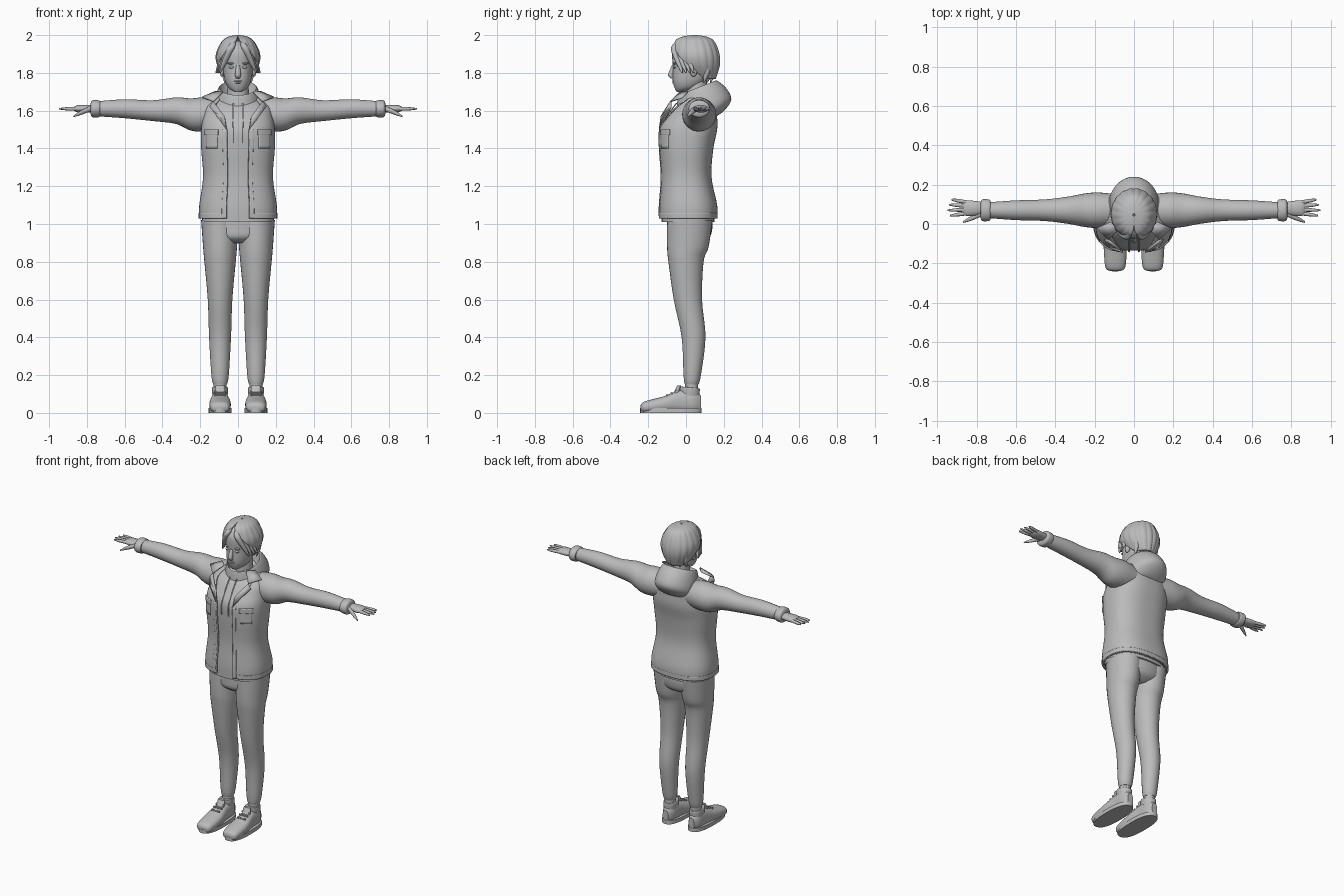
import bpy, bmesh, math
from mathutils import Vector

cube = bpy.data.objects.get("Cube")
if cube:
    bpy.data.objects.remove(cube, do_unlink=True)

shade = (.5, .5, .5, 1)
grey = bpy.data.materials.new("plain_grey")
grey.use_nodes = True
grey.diffuse_color = shade
grey.node_tree.nodes["Principled BSDF"].inputs["Base Color"].default_value = shade
parts = []


def finish(name, bm, mirror=False, thickness=0):
    """Turn a bmesh into a named part, optionally thickened and mirrored."""
    bmesh.ops.remove_doubles(bm, verts=bm.verts, dist=.0001)
    bmesh.ops.recalc_face_normals(bm, faces=bm.faces)
    mesh = bpy.data.meshes.new(name)
    bm.to_mesh(mesh)
    bm.free()
    mesh.materials.append(grey)
    part = bpy.data.objects.new(name, mesh)
    bpy.context.collection.objects.link(part)
    if thickness:
        solid = part.modifiers.new("thickness", "SOLIDIFY")
        solid.thickness = thickness
        solid.offset = 0
    if mirror:
        part.modifiers.new("mirror", "MIRROR")
    parts.append(part)


def smooth_rows(rows, steps=5):
    """Hermite interpolation through the section rows."""
    # A row with one radius is a round section
    rows = [Vector(row if len(row) == 4 else (*row, row[-1])) for row in rows]
    tangents = [(rows[min(i + 1, len(rows) - 1)] - rows[max(i - 1, 0)]) / 2
                for i in range(len(rows))]
    for i in range(len(rows) - 1):
        start, end = rows[i], rows[i + 1]
        for k in range(steps):
            t = k / steps
            blend = t * t * (3 - 2 * t)
            yield (start.lerp(end, blend) + tangents[i] * t * (1 - t) ** 2
                   - tangents[i + 1] * t * t * (1 - t))
    yield rows[-1]


def opening(gap):
    """Arc that leaves a gap on both sides of the front."""
    return gap, math.tau - gap


def loft(name, axis, rows, side=0, lean=0, tilt=0, power=2, sides=32,
         arc=None, mirror=False, thickness=0, ripple=0):
    """Skin sections; each row is position along axis, centre, side radius, depth radius."""
    bm = bmesh.new()
    rings = []
    for along, centre, wide, deep in smooth_rows(rows):
        first, last = arc(along) if arc else (0, math.tau)
        middle = side + lean * (along - rows[0][0])
        ring = []
        for i in range(sides + 1 if arc else sides):
            angle = first + (last - first) * i / sides
            s, c = math.sin(angle), math.cos(angle)
            wave = 1 + ripple * abs(math.sin(angle * 9))
            p = middle + wide * wave * math.copysign(abs(s) ** (2 / power), s)
            q = centre - deep * wave * math.copysign(abs(c) ** (2 / power), c)
            t = along + tilt * (q - centre)
            place = {"x": (t, p, q), "y": (p, t, q), "z": (p, q, t)}[axis]
            ring.append(bm.verts.new(place))
        rings.append(ring)
    for low, high in zip(rings, rings[1:]):
        for i in range(sides):
            j = (i + 1) % len(low)
            bm.faces.new((low[i], low[j], high[j], high[i]))
    if not arc:
        bm.faces.new(rings[0])
        bm.faces.new(rings[-1])
    finish(name, bm, mirror, thickness)


def blob(name, place, size, mirror=False):
    bm = bmesh.new()
    bmesh.ops.create_uvsphere(bm, u_segments=20, v_segments=12, radius=1)
    bmesh.ops.scale(bm, vec=size, verts=bm.verts)
    bmesh.ops.translate(bm, vec=place, verts=bm.verts)
    finish(name, bm, mirror)


def plate(name, corners):
    bm = bmesh.new()
    bm.faces.new([bm.verts.new(corner) for corner in corners])
    finish(name, bm, mirror=True, thickness=.009)


def scaled(rows, factor):
    return [(z, y, wide * factor, deep * factor) for z, y, wide, deep in rows]


# Jacket shell, open at the front, over a closed hooded top
jacket = [(1.03, .01, .2, .15), (1.1, .01, .2, .15), (1.25, 0, .18, .13), (1.4, 0, .19, .14),
          (1.5, .01, .19, .15), (1.57, .03, .18, .13), (1.62, .05, .17, .11),
          (1.66, .07, .12, .08), (1.68, .07, .08, .06)]
hem, chest, front = jacket[:2], jacket[3:5], jacket[:5]
loft("jacket_body", "z", jacket, power=2.5, sides=64, thickness=.01,
     arc=lambda z: opening(.22 + 4 * max(0, z - 1.5)))
loft("hooded_top", "z", scaled(jacket, .95), power=2.5, sides=48)
loft("top_hem", "z", [(1.01, .01, .19, .14), (1.05, .01, .19, .14)], power=2.5)

# Raised bands and pockets follow the jacket surface
hem_band = [Vector(hem[0]), Vector(hem[0]).lerp(Vector(hem[1]), .4)]
loft("jacket_hem_band", "z", scaled(hem_band, 1.02), power=2.5, sides=64,
     arc=lambda z: opening(.22), thickness=.008)
for name, rows, factor, start, end in (("placket", front, 1.02, .22, .34),
                                       ("chest_pocket", chest, 1.03, .5, .95),
                                       ("pocket_flap", [Vector(chest[0]).lerp(Vector(chest[1]), .7),
                                                        chest[1]], 1.05, .46, 1)):
    loft(name, "z", scaled(rows, factor), power=2.5, sides=10, mirror=True,
         arc=lambda z: (start, end), thickness=.008)

# Folded collar and lapels
notch = (.13, -.08, 1.65)
plate("collar_flap", [(.08, -.03, 1.7), (.12, .01, 1.7), (.19, -.02, 1.67), notch])
plate("lapel", [notch, (.15, -.08, 1.62), (.12, -.12, 1.58), (.06, -.14, 1.5), (.07, -.13, 1.57)])

# Sleeves and cuffs
arm_y, arm_z = .07, 1.61
loft("sleeve", "x", [(.08, 1.58, .08), (.18, 1.58, .09), (.25, 1.58, .085), (.33, 1.6, .07),
                     (.45, 1.6, .055), (.6, arm_z, .05), (.74, arm_z, .04)],
     side=arm_y, mirror=True)
loft("cuff", "x", [(.73, arm_z, .05, .04), (.74, arm_z, .055, .045), (.77, arm_z, .055, .045),
                   (.78, arm_z, .04, .03)], side=arm_y, mirror=True)

# Hands with fanned fingers
loft("palm", "x", [(.76, arm_z, .03, .02), (.84, arm_z, .04, .02), (.87, arm_z, .03, .01)],
     side=.08, mirror=True)
for i, name in enumerate(("index", "middle", "ring", "little")):
    tip = .95 - .012 * abs(i - 1.2)
    loft(name + "_finger", "x", [(.84, arm_z, .01), (.9, arm_z, .009), (tip, arm_z, .004)],
         side=.055 + .018 * i, lean=.1 * (i - 1.3), sides=12, mirror=True)
loft("thumb", "x", [(.78, arm_z, .014), (.83, 1.59, .012), (.87, 1.57, .004)],
     side=.05, lean=-.45, sides=12, mirror=True)

# Hood resting on the back, rim tilted forward
loft("hood", "z", [(1.66, .06, .07, .08), (1.7, .06, .09, .09), (1.72, .06, .1, .1),
                   (1.67, .08, .12, .13), (1.6, .09, .13, .15), (1.55, .08, .11, .12),
                   (1.53, .07, .08, .07)], tilt=.4, sides=48)
loft("drawstring", "z", [(1.43, -.137, .005), (1.5, -.137, .004), (1.57, -.1, .004),
                         (1.64, -.05, .004)], side=.025, sides=8, mirror=True)

# Trousers
leg_x = .095
loft("trouser_seat", "z", [(1.04, .02, .18, .12), (.98, .02, .19, .12), (.93, .015, .16, .11),
                           (.9, .01, .08, .07)])
loft("trouser_leg", "z", [(1.02, .02, .1, .12), (.88, .01, .09, .11), (.8, 0, .083, .093),
                          (.6, .01, .065, .075), (.4, .04, .058, .063), (.2, .033, .046),
                          (.15, .03, .036)], side=leg_x, mirror=True)
loft("ankle", "z", [(.08, .03, .034), (.18, .03, .034)], side=leg_x, mirror=True)

# Shoes
loft("shoe_upper", "y", [(-.24, .03, .02, .01), (-.22, .03, .05, .03), (-.12, .045, .057, .042),
                         (-.03, .06, .045, .06), (.04, .06, .04, .06), (.08, .05, .02, .04)],
     side=leg_x, power=2.4, mirror=True)
loft("shoe_sole", "z", [(0, -.08, .06, .163), (.025, -.08, .06, .163)],
     side=leg_x, power=2.5, mirror=True)
loft("shoe_collar", "z", [(.09, .02, .04, .05), (.13, .02, .043, .053), (.135, .02, .036, .046)],
     side=leg_x, tilt=-.1, mirror=True)
loft("shoe_tongue", "z", [(.08, -.06, .03, .02), (.145, -.036, .025, .01)], side=leg_x, mirror=True)
for i in range(3):
    height = .094 + .011 * i
    loft("shoe_lace", "x", [(leg_x - .03, height, .006), (leg_x + .03, height, .006)],
         side=.024 * i - .1, sides=8, mirror=True)

# Head and face
loft("neck", "z", [(1.6, .06, .06), (1.78, .055, .055)])
loft("head", "z", [(1.7, -.03, .02), (1.72, 0, .05, .06), (1.76, .02, .07, .09),
                   (1.83, .04, .08, .11), (1.92, .045, .083, .115), (1.97, .05, .05, .07)],
     power=2.2, sides=40)
loft("nose", "z", [(1.84, -.065, .01), (1.79, -.08, .015), (1.77, -.07, .01)], sides=16)
blob("upper_lip", (0, -.06, 1.757), (.024, .014, .005))
blob("lower_lip", (0, -.058, 1.748), (.02, .014, .006))
blob("eye", (.033, -.06, 1.83), (.015, .009, .007), mirror=True)
blob("brow", (.035, -.06, 1.85), (.022, .01, .005), mirror=True)
blob("ear", (.085, .04, 1.81), (.012, .02, .03), mirror=True)

# Hair shell with a centre parting, then curtain and nape locks
loft("hair_shell", "z", [(1.77, .08, .06, .07), (1.84, .06, .1, .11), (1.9, .05, .107, .118),
                         (1.96, .045, .08, .1), (1.985, .045, .05, .065), (1.995, .045, .005)],
     sides=90, thickness=.012, ripple=.04,
     arc=lambda z: opening(min(1.7, 8 * max(0, 1.99 - z))))
for i in range(4):
    back = .02 * i
    loft("curtain_lock", "z", [(1.97, back - .04, .01), (1.93, back - .06, .02),
                               (1.86, back - .04, .016), (1.8, back - .02, .004)],
         side=.02 + back / 3, lean=-.45, sides=14, mirror=True)
for i in range(-2, 3):
    depth = .145 - .018 * abs(i)
    loft("nape_lock", "z", [(1.86, depth, .02), (1.8, depth, .018), (1.75, depth - .015, .003)],
         side=.035 * i, sides=12)

# Smooth shading with sharp creases kept
bpy.ops.object.select_all(action="DESELECT")
for part in parts:
    part.select_set(True)
bpy.context.view_layer.objects.active = parts[0]
bpy.ops.object.shade_smooth_by_angle(angle=math.radians(40))
